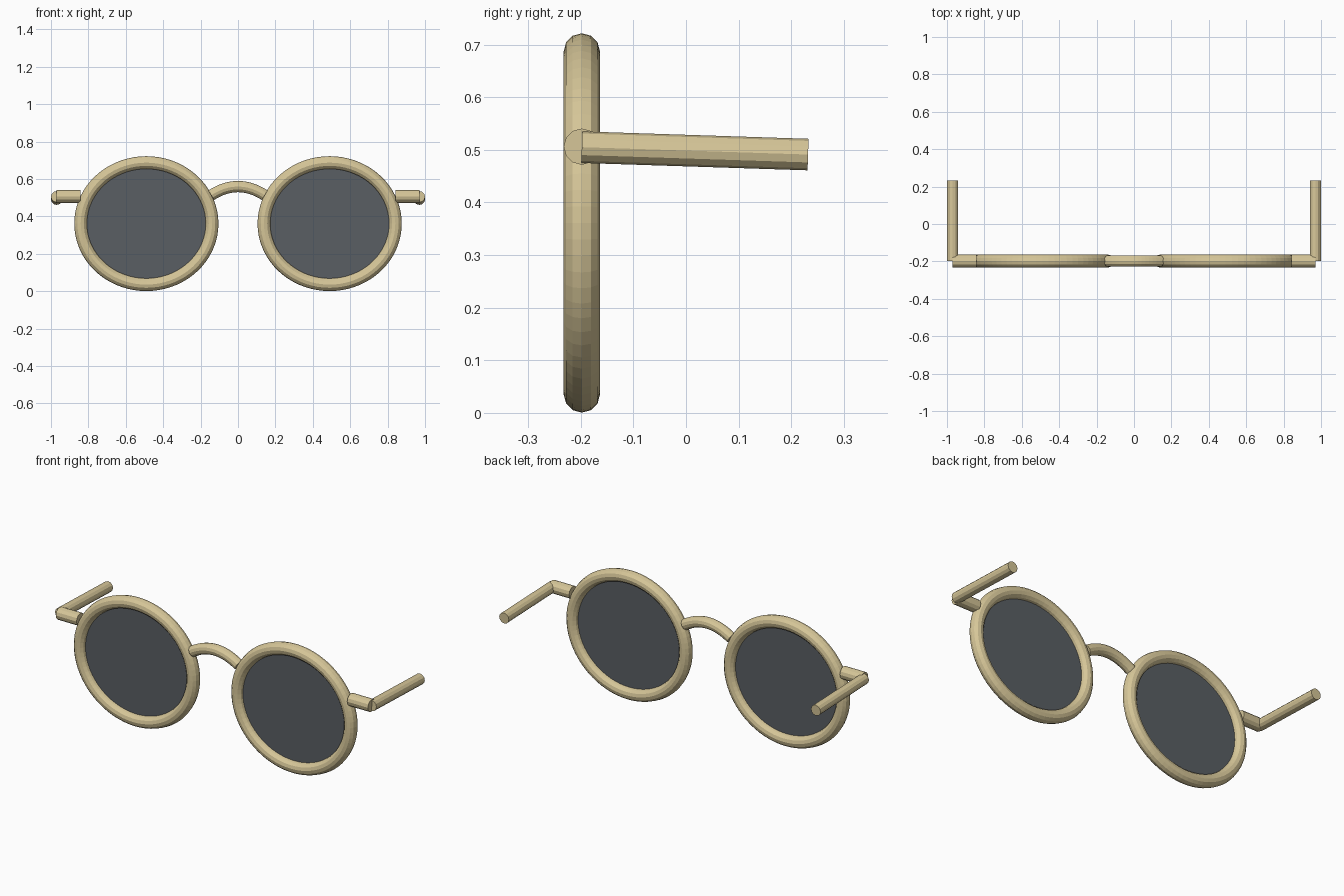
import bpy, bmesh, math
from mathutils import Vector

if "Cube" in bpy.data.objects:
    bpy.data.objects.remove(bpy.data.objects["Cube"])

FRONT_Y = -0.198


def material(name, rgb):
    m = bpy.data.materials.new(name)
    m.diffuse_color = (*rgb, 1.0)
    m.use_nodes = True
    m.node_tree.nodes["Principled BSDF"].inputs["Base Color"].default_value = m.diffuse_color
    return m


FRAME = material("tan_frame", (0.672, 0.565, 0.314))
GLASS = material("dark_glass", (0.102, 0.114, 0.127))


def finish(name, bm, mat):
    bmesh.ops.recalc_face_normals(bm, faces=bm.faces)
    me = bpy.data.meshes.new(name)
    bm.to_mesh(me)
    bm.free()
    me.materials.append(mat)
    ob = bpy.data.objects.new(name, me)
    bpy.context.collection.objects.link(ob)
    return ob


def tube(name, pts, radius, plane_normal, closed=False, sides=12):
    """Sweep a round section along a planar path."""
    bm = bmesh.new()
    pts = [Vector(p) for p in pts]
    axis = Vector(plane_normal)
    n = len(pts)
    rings = []
    for i, p in enumerate(pts):
        a = pts[(i - 1) % n] if closed else pts[max(i - 1, 0)]
        b = pts[(i + 1) % n] if closed else pts[min(i + 1, n - 1)]
        side = (b - a).normalized().cross(axis)
        rings.append([bm.verts.new(p + radius * (math.cos(t) * side + math.sin(t) * axis))
                      for t in (2 * math.pi * k / sides for k in range(sides))])
    for i in range(n if closed else n - 1):
        r, q = rings[i], rings[(i + 1) % n]
        for k in range(sides):
            j = (k + 1) % sides
            bm.faces.new((r[k], r[j], q[j], q[k]))
    if not closed:
        bm.faces.new(rings[0])
        bm.faces.new(rings[-1])
    return finish(name, bm, FRAME)


def ellipse(cx, rx, rz, y, n=72):
    return [(cx + rx * math.cos(2 * math.pi * i / n), y,
             0.361 + rz * math.sin(2 * math.pi * i / n)) for i in range(n)]


for s, tag in ((-1, "left"), (1, "right")):
    # rim and thin lens
    tube("rim_" + tag, ellipse(s * 0.49, 0.351, 0.326, FRONT_Y), 0.0345, (0, 1, 0), closed=True)
    bm = bmesh.new()
    face = bm.faces.new([bm.verts.new(p) for p in ellipse(s * 0.49, 0.335, 0.31, FRONT_Y - 0.004)])
    ext = bmesh.ops.extrude_face_region(bm, geom=[face], use_keep_orig=True)
    for v in ext["geom"]:
        if isinstance(v, bmesh.types.BMVert):
            v.co.y += 0.008
    finish("lens_" + tag, bm, GLASS)

    # hinge stub and temple arm
    tube("hinge_" + tag, [(s * 0.842, FRONT_Y, 0.506), (s * 0.971, FRONT_Y, 0.506)],
         0.0345, (0, 1, 0))
    tube("temple_" + tag, [(s * 0.97, FRONT_Y, 0.505), (s * 0.97, 0.232, 0.491)],
         0.03, (1, 0, 0))

# arched nose bridge
steps = 16
xs = [-0.143 + 0.286 * i / steps for i in range(steps + 1)]
tube("nose_bridge", [(x, FRONT_Y, 0.559 - 0.046 * (x / 0.143) ** 2) for x in xs],
     0.03, (0, 1, 0))
